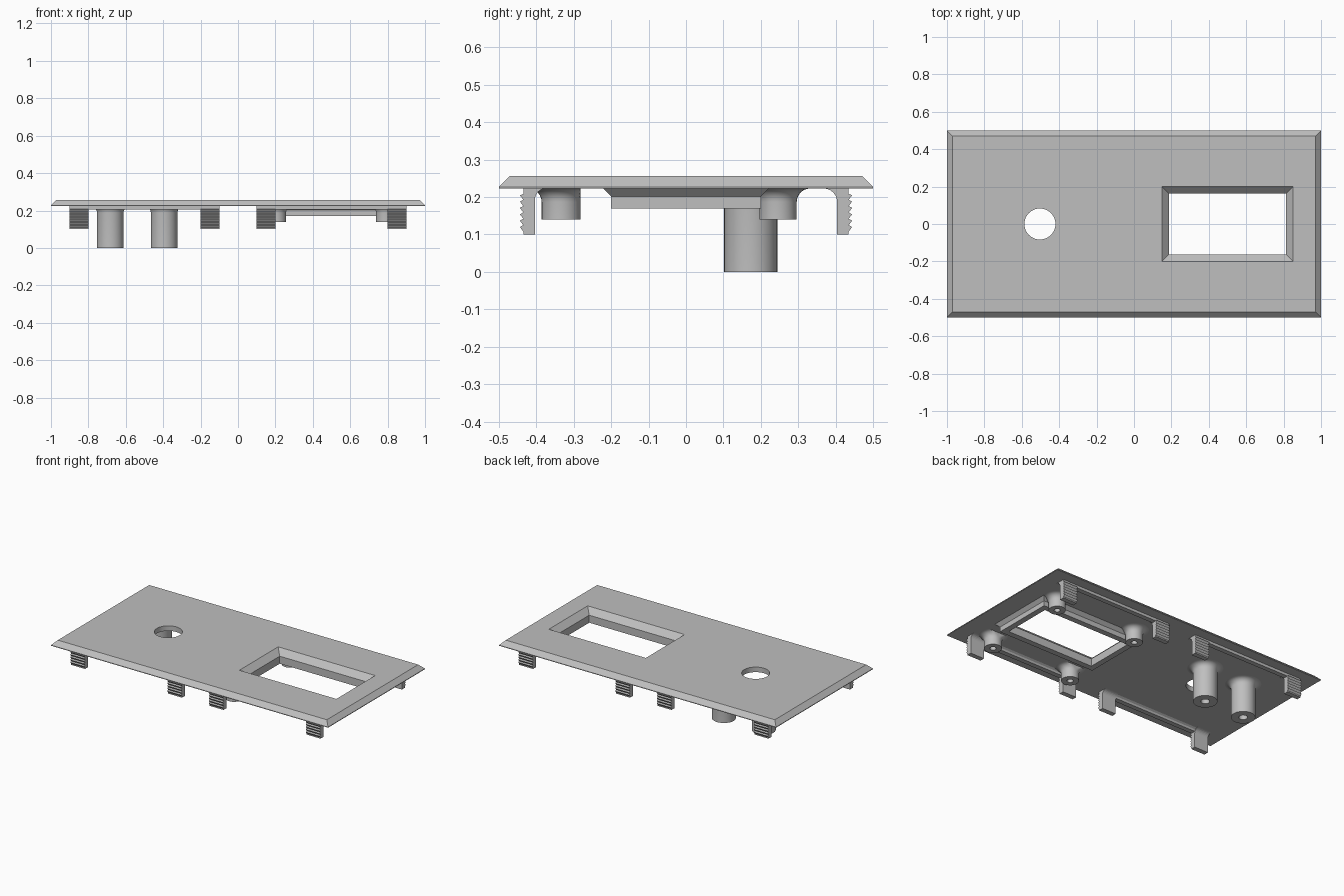
import bpy, bmesh, math

if "Cube" in bpy.data.objects:
    bpy.data.objects.remove(bpy.data.objects["Cube"])

grey = bpy.data.materials.new("light_grey")
grey.diffuse_color = (0.52, 0.52, 0.52, 1)
grey.use_nodes = True
grey.node_tree.nodes["Principled BSDF"].inputs["Base Color"].default_value = grey.diffuse_color
PLATE_Z, TOP_Z = 0.223, 0.256


def make(name, bm, smooth=False):
    bmesh.ops.remove_doubles(bm, verts=bm.verts, dist=1e-5)
    bmesh.ops.recalc_face_normals(bm, faces=bm.faces)
    me = bpy.data.meshes.new(name)
    bm.to_mesh(me)
    bm.free()
    me.materials.append(grey)
    ob = bpy.data.objects.new(name, me)
    bpy.context.collection.objects.link(ob)
    bpy.ops.object.select_all(action='DESELECT')
    ob.select_set(True)
    bpy.context.view_layer.objects.active = ob
    if smooth:
        bpy.ops.object.shade_smooth_by_angle(angle=math.radians(30))
    return ob


def rect_loft(name, cx, hx, hy, steps, caps):
    """Rectangular loops given as (inset, z), joined in order."""
    bm = bmesh.new()
    loops = []
    for inset, z in steps:
        a, b = hx - inset, hy - inset
        loops.append([bm.verts.new((cx + sx * a, sy * b, z))
                      for sx, sy in ((-1, -1), (1, -1), (1, 1), (-1, 1))])
    for l0, l1 in zip(loops, loops[1:]):
        for i in range(4):
            j = (i + 1) % 4
            bm.faces.new((l0[i], l0[j], l1[j], l1[i]))
    if caps:
        bm.faces.new(loops[0])
        bm.faces.new(loops[-1])
    return make(name, bm)


def cut(target, cutter):
    mod = target.modifiers.new("cut", 'BOOLEAN')
    mod.operation, mod.object, mod.solver = 'DIFFERENCE', cutter, 'EXACT'
    bpy.context.view_layer.objects.active = target
    bpy.ops.object.modifier_apply(modifier="cut")
    bpy.data.objects.remove(cutter)


def boss(name, x, y, r, bottom, flare, lo=-1, hi=1):
    """Hollow screw boss with a curved flare where it meets the plate."""
    hole = r * 0.36
    prof = [(0, 0.2), (hole, 0.2), (hole, bottom), (r, bottom)]
    for i in range(7):
        a = i / 6 * math.pi / 2
        prof.append((r + flare * (1 - math.cos(a)),
                     PLATE_Z - flare + flare * math.sin(a)))
    bm = bmesh.new()
    vs = [bm.verts.new((p, 0, z)) for p, z in prof]
    es = [bm.edges.new(e) for e in zip(vs, vs[1:])]
    bmesh.ops.spin(bm, geom=vs + es, cent=(0, 0, 0), axis=(0, 0, 1),
                   angle=2 * math.pi, steps=32, use_duplicate=False)
    for v in bm.verts:
        v.co.x += x
        v.co.y = min(max(v.co.y + y, lo), hi)
    make(name, bm, True)


def extrude_x(name, prof, x0, x1):
    """Extrude a closed (y, z) profile along x."""
    bm = bmesh.new()
    a, b = ([bm.verts.new((x, y, z)) for y, z in prof] for x in (x0, x1))
    bm.faces.new(a)
    bm.faces.new(b)
    for i in range(len(prof)):
        j = (i + 1) % len(prof)
        bm.faces.new((a[i], a[j], b[j], b[i]))
    make(name, bm)


# Bevelled face plate with a round hole and a sloped window opening
plate = rect_loft("face_plate", 0, 1, 0.5,
                  [(0, PLATE_Z), (0, 0.227), (0.029, TOP_Z)], True)
bm = bmesh.new()
bmesh.ops.create_cone(bm, cap_ends=True, segments=48, radius1=0.083,
                      radius2=0.083, depth=0.2)
bmesh.ops.translate(bm, verts=bm.verts, vec=(-0.503, 0, 0.24))
cut(plate, make("round_cutter", bm))
cut(plate, rect_loft("window_cutter", 0.5, 0.35, 0.2,
                     [(0.053, 0.203), (-0.02, 0.276)], True))
plate.select_set(True)
bpy.context.view_layer.objects.active = plate
bpy.ops.object.shade_smooth_by_angle(angle=math.radians(30))

# Window collar under the plate
rect_loft("window_collar", 0.5, 0.35, 0.2,
          [(0.033, PLATE_Z), (0.037, 0.219), (0.037, 0.17),
           (0, 0.17), (0, 0.202), (-0.021, PLATE_Z)], False)

# Tall posts and short bosses
for i, x in enumerate((-0.683, -0.395)):
    boss(f"tall_post_{i}", x, 0.173, 0.071, 0, 0.035)
for i, x in enumerate((0.205, 0.79)):
    boss(f"front_boss_{i}", x, -0.334, 0.052, 0.14, 0.036, hi=-0.282)
    boss(f"rear_boss_{i}", x, 0.246, 0.05, 0.14, 0.036, lo=0.18)

# Toothed clips with a curved inner root, and the ledges joining them
for side, label, root in ((-1, "front", 0.03), (1, "rear", 0.036)):
    prof = [(0.435, PLATE_Z), (0.435, 0.208)]
    for k in range(6):
        z = 0.208 - k * 0.017
        prof += [(0.444, z - 0.003), (0.435, z - 0.015)]
    prof += [(0.435, 0.1), (0.404, 0.1)]
    for k in range(7):
        a = k / 6 * math.pi / 2
        prof.append((0.404 - root * (1 - math.cos(a)),
                     PLATE_Z - root + root * math.sin(a)))
    prof = [(side * y, z) for y, z in prof]
    for i, x in enumerate((-0.9, -0.2, 0.1, 0.8)):
        extrude_x(f"{label}_clip_{i}", prof, x, x + 0.1)
    ledge = [(side * y, z) for y, z in
             ((0.435, PLATE_Z), (0.435, 0.205), (0.404, 0.205),
              (0.399, 0.216), (0.388, PLATE_Z))]
    for i, x in enumerate((-0.8, 0.2)):
        extrude_x(f"{label}_ledge_{i}", ledge, x, x + 0.6)
